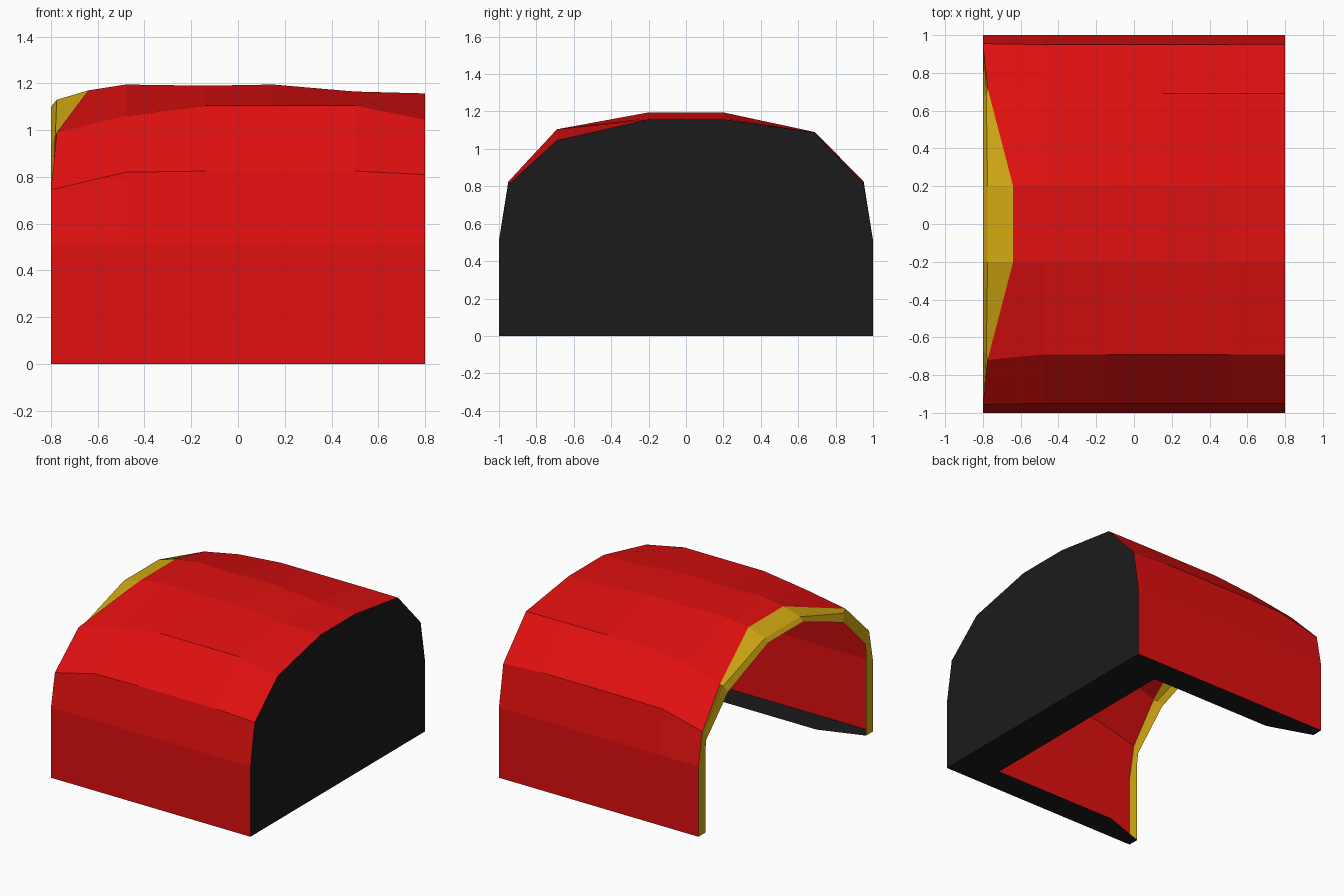
import bpy

if "Cube" in bpy.data.objects:
    bpy.data.objects.remove(bpy.data.objects["Cube"])


def material(name, rgb):
    m = bpy.data.materials.new(name)
    m.diffuse_color = (*rgb, 1)
    m.use_nodes = True
    m.node_tree.nodes["Principled BSDF"].inputs["Base Color"].default_value = m.diffuse_color
    return m


red = material("red", (0.75, 0.005, 0.005))
yellow = material("yellow", (0.65, 0.4, 0.006))
black = material("black", (0.011, 0.011, 0.011))


def make(name, verts, faces, mat):
    me = bpy.data.meshes.new(name)
    me.from_pydata(verts, [], faces)
    me.materials.append(mat)
    ob = bpy.data.objects.new(name, me)
    bpy.context.collection.objects.link(ob)
    return ob


def bridge(name, rows, mat):
    """Skin a list of equally long point rows with quads."""
    n = len(rows[0])
    faces = [(r * n + i, r * n + i + 1, (r + 1) * n + i + 1, (r + 1) * n + i)
             for r in range(len(rows) - 1) for i in range(n - 1)]
    return make(name, [p for row in rows for p in row], faces, mat)


def arch(half, right_shoulder=None):
    """Complete an arch from its +y half; the other shoulder may differ."""
    other = [(x, -y, z) for x, y, z in half]
    if right_shoulder is not None:
        other[3] = (other[3][0], other[3][1], right_shoulder)
    return other + half[::-1]


# Hood shell: x, eave height, shoulder height (-y, +y), crown height
stations = [(-0.48, 0.82, 1.06, 1.06, 1.195),
            (-0.14, 0.825, 1.105, 1.09, 1.19),
            (0.15, 0.825, 1.105, 1.09, 1.195),
            (0.5, 0.825, 1.105, 1.09, 1.165),
            (0.8, 0.81, 1.045, 1.088, 1.157)]
lip = arch([(-0.8, 1, 0), (-0.8, 1, 0.51), (-0.8, 0.955, 0.745),
            (-0.775, 0.72, 0.99), (-0.64, 0.2, 1.17)])
rows = [lip]
for x, eave, sh_r, sh_l, crown in stations:
    rows.append(arch([(x, 1, 0), (x, 1, 0.51), (x, 0.95, eave),
                      (x, 0.69, sh_l), (x, 0.2, crown)], sh_r))
bridge("hood_shell", rows, red)

# Yellow rim folding inward around the open end
middle = arch([(-0.8, 0.96, 0), (-0.8, 0.96, 0.58), (-0.795, 0.93, 0.72),
               (-0.782, 0.69, 0.97), (-0.775, 0.2, 1.13)])
inner = arch([(-0.8, 0.92, 0), (-0.8, 0.92, 0.6), (-0.8, 0.91, 0.67),
              (-0.8, 0.66, 0.92), (-0.8, 0.2, 1.1)])
bridge("front_rim", [inner, middle, lip], yellow)

# Black closed end
end = rows[-1]
make("end_wall", end, [tuple(range(len(end)))], black)

# Flat U-shaped flange along the bottom
path_out = [(-0.8, -1, 0), (-0.48, -1, 0), (0.8, -1, 0),
            (0.8, 1, 0), (-0.48, 1, 0), (-0.8, 1, 0)]
path_in = [(-0.8, -0.92, 0), (-0.48, -0.81, 0), (0.5, -0.81, 0),
           (0.5, 0.81, 0), (-0.48, 0.81, 0), (-0.8, 0.92, 0)]
bridge("bottom_flange", [path_out, path_in][::-1], black)
